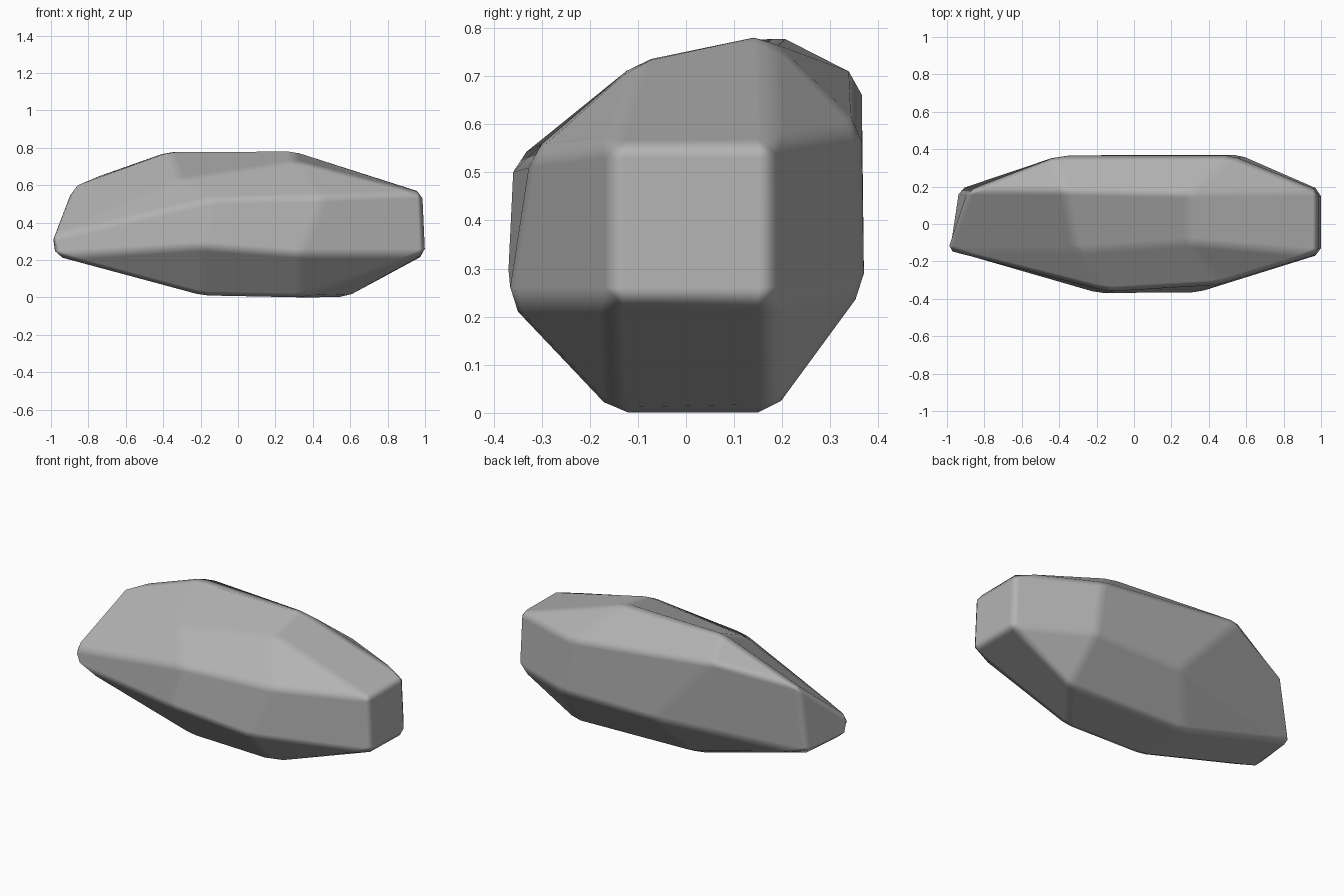
import bpy, bmesh
from itertools import product

cube = bpy.data.objects.get("Cube")
if cube:
    bpy.data.objects.remove(cube)

# One plane per side of the boulder, keyed by (axis, sign).
# Corners run (-,-) (+,-) (+,+) (-,+) over the two remaining axes.
LOOP = [(-1, -1), (1, -1), (1, 1), (-1, 1)]
SIDES = {
    (0, 1): [(1, -.16, .23), (1, .18, .23), (.985, .18, .56), (.985, -.16, .56)],
    (0, -1): [(-.97, -.14, .22), (-.94, .19, .22), (-.88, .18, .61), (-1.01, -.14, .32)],
    (1, -1): [(-.2, -.37, .27), (.33, -.37, .23), (.46, -.32, .54), (-.13, -.36, .53)],
    (1, 1): [(-.02, .37, .26), (.57, .37, .26), (.52, .365, .59), (-.43, .365, .7)],
    (2, -1): [(-.19, -.15, .01), (.33, -.15, 0), (.6, .18, 0), (-.2, .18, .02)],
    (2, 1): [(-.31, -.14, .63), (.3, -.1, .735), (.3, .17, .785), (-.37, .18, .79)],
}

bm = bmesh.new()
points = {}
for (axis, sign), corners in SIDES.items():
    for pair, co in zip(LOOP, corners):
        corner = list(pair)
        corner.insert(axis, sign)
        points[axis, tuple(corner)] = bm.verts.new(co)

# Six main planes
for axis, sign in SIDES:
    ring = []
    for pair in LOOP:
        corner = list(pair)
        corner.insert(axis, sign)
        ring.append(points[axis, tuple(corner)])
    bm.faces.new(ring)

# Twelve sloping planes joining neighbouring sides
for axis in range(3):
    i, j = [k for k in range(3) if k != axis]
    for pair in LOOP:
        low, high = list(pair), list(pair)
        low.insert(axis, -1)
        high.insert(axis, 1)
        low, high = tuple(low), tuple(high)
        bm.faces.new([points[i, low], points[i, high], points[j, high], points[j, low]])

# Eight triangular corners
for corner in product((-1, 1), repeat=3):
    bm.faces.new([points[axis, corner] for axis in range(3)])

bmesh.ops.recalc_face_normals(bm, faces=bm.faces[:])
mesh = bpy.data.meshes.new("boulder")
bm.to_mesh(mesh)
bm.free()
boulder = bpy.data.objects.new("boulder", mesh)
bpy.context.collection.objects.link(boulder)

# Worn edges
bevel = boulder.modifiers.new("worn_edges", "BEVEL")
bevel.width = 0.03
bevel.segments = 1
bevel.limit_method = "NONE"
bevel.harden_normals = True
mesh.polygons.foreach_set("use_smooth", [True] * len(mesh.polygons))

# Stone colour
stone = bpy.data.materials.new("grey_stone")
stone.use_nodes = True
colour = (.45, .45, .45, 1)
stone.diffuse_color = colour
stone.node_tree.nodes["Principled BSDF"].inputs["Base Color"].default_value = colour
mesh.materials.append(stone)
